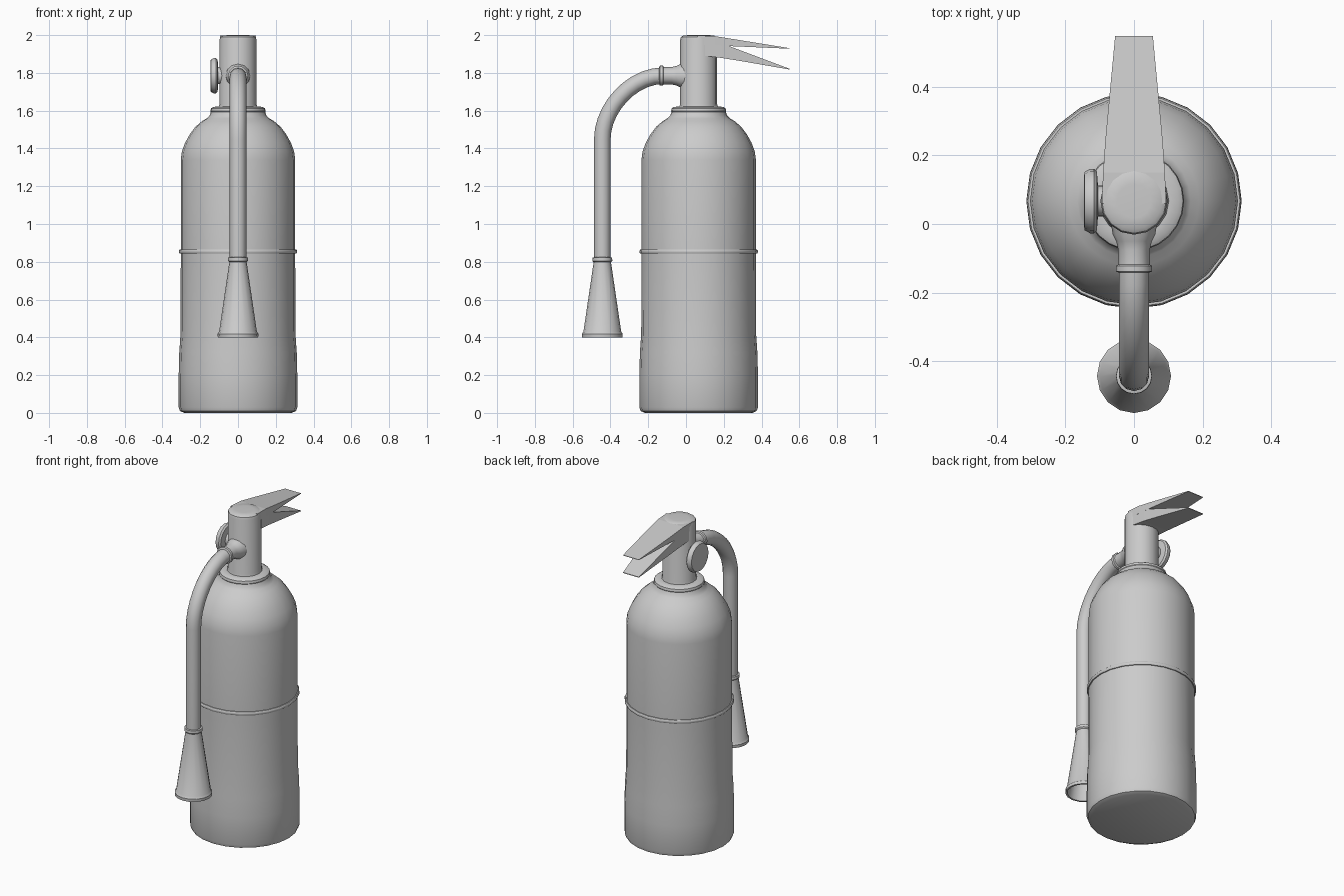
import bpy, bmesh, math
from mathutils import Vector, Matrix

if "Cube" in bpy.data.objects:
    bpy.data.objects.remove(bpy.data.objects["Cube"])

CY = 0.067      # y of the tank axis
HY = -0.443     # y of the hanging hose
ANG = math.radians(35)


def finish(bm, name, smooth=True):
    bmesh.ops.recalc_face_normals(bm, faces=bm.faces)
    me = bpy.data.meshes.new(name)
    bm.to_mesh(me)
    bm.free()
    ob = bpy.data.objects.new(name, me)
    bpy.context.collection.objects.link(ob)
    if smooth:
        bpy.ops.object.select_all(action='DESELECT')
        ob.select_set(True)
        bpy.context.view_layer.objects.active = ob
        bpy.ops.object.shade_smooth_by_angle(angle=ANG)
    return ob


def loft(name, rings, closed=False, smooth=True):
    """Skin a list of point rings; cap the ends unless closed into a loop."""
    bm = bmesh.new()
    vs = [[bm.verts.new(p) for p in r] for r in rings]
    n = len(vs[0])
    pairs = list(zip(vs, vs[1:])) + ([(vs[-1], vs[0])] if closed else [])
    for a, b in pairs:
        for i in range(n):
            j = (i + 1) % n
            bm.faces.new((a[i], a[j], b[j], b[i]))
    if not closed:
        bm.faces.new(vs[0])
        bm.faces.new(vs[-1])
    return finish(bm, name, smooth)


def circle(r, center, axis, n):
    rot = Vector((0, 0, 1)).rotation_difference(Vector(axis)).to_matrix()
    return [Vector(center) + rot @ Vector((r * math.cos(2 * math.pi * i / n),
                                           r * math.sin(2 * math.pi * i / n), 0))
            for i in range(n)]


def lathe(name, profile, origin, axis, n, closed=False):
    """Turn (radius, distance) pairs around an axis."""
    o, a = Vector(origin), Vector(axis)
    return loft(name, [circle(r, o + a * d, a, n) for r, d in profile], closed)


# Tank with slightly wider foot, domed shoulder and neck
lathe("tank", [(0.285, 0), (0.307, 0.01), (0.314, 0.03), (0.314, 0.2), (0.311, 0.32),
               (0.304, 0.42), (0.303, 0.8), (0.303, 1.34), (0.297, 1.385), (0.28, 1.43),
               (0.255, 1.475), (0.225, 1.515), (0.19, 1.545), (0.165, 1.56),
               (0.15, 1.575), (0.142, 1.6)], (0, CY, 0), (0, 0, 1), 24)

# Band around the tank middle
lathe("tank_band", [(0.29, 0.843), (0.309, 0.843), (0.313, 0.849), (0.313, 0.859),
                    (0.309, 0.865), (0.29, 0.865)], (0, CY, 0), (0, 0, 1), 24, True)

# Collar where the valve meets the tank
lathe("neck_collar", [(0.14, 1.585), (0.146, 1.597), (0.143, 1.612), (0.13, 1.62),
                      (0.105, 1.622)], (0, CY, 0), (0, 0, 1), 24)

# Valve body
lathe("valve_body", [(0.105, 1.61), (0.098, 1.635), (0.098, 1.975), (0.094, 1.99),
                     (0.082, 1.998), (0.05, 2.0)], (0, CY, 0), (0, 0, 1), 16)

# Levers: tapering wedges given as (y, half width, top z, bottom z)
levers = {
    "upper_lever": [(0.06, 0.094, 1.998, 1.95), (0.15, 0.09, 1.995, 1.945),
                    (0.25, 0.083, 1.979, 1.941), (0.548, 0.055, 1.931, 1.928)],
    "lower_lever": [(0.10, 0.092, 1.96, 1.89), (0.19, 0.087, 1.956, 1.879),
                    (0.30, 0.078, 1.915, 1.861), (0.548, 0.055, 1.822, 1.818)],
}
for name, secs in levers.items():
    loft(name, [[(-w, y, b), (w, y, b), (w, y, t), (-w, y, t)] for y, w, t, b in secs],
         smooth=False)

# Pressure gauge on the left side of the valve
lathe("gauge", [(0.045, 0.08), (0.045, 0.105), (0.085, 0.108), (0.094, 0.117),
                (0.094, 0.128), (0.085, 0.144), (0.07, 0.146)],
      (0, CY, 1.785), (-1, 0, 0), 16)

# Hose connector: flare out of the valve, then a ring
lathe("hose_connector", [(0.075, -0.05), (0.062, 0.03), (0.052, 0.05), (0.046, 0.075),
                         (0.046, 0.118), (0.053, 0.122), (0.053, 0.138), (0.044, 0.142)],
      (0, 0, 1.785), (0, -1, 0), 12)

# Hose: bends over and hangs straight down
p0, p3 = Vector((0, -0.12, 1.785)), Vector((0, HY, 1.45))
p1, p2 = p0 + Vector((0, -0.17, 0)), p3 + Vector((0, 0, 0.16))
rings = []
for k in range(11):
    t = k / 10
    s = 1 - t
    p = s**3 * p0 + 3 * s * s * t * p1 + 3 * s * t * t * p2 + t**3 * p3
    d = (s * s * (p1 - p0) + 2 * s * t * (p2 - p1) + t * t * (p3 - p2)).normalized()
    side = Vector((1, 0, 0))
    up = d.cross(side)
    rings.append([p + 0.044 * (side * math.cos(a) + up * math.sin(a))
                  for a in (2 * math.pi * i / 12 for i in range(12))])
rings.append([Vector((v.x, v.y, 0.79)) for v in rings[-1]])
loft("hose", rings)

# Nozzle: ring, flaring cone with open hollow mouth
lathe("nozzle", [(0.04, 0.825), (0.052, 0.822), (0.053, 0.805), (0.046, 0.798),
                 (0.1, 0.43), (0.108, 0.418), (0.107, 0.4), (0.096, 0.4),
                 (0.09, 0.43), (0.035, 0.77)], (0, HY, 0), (0, 0, 1), 16)
